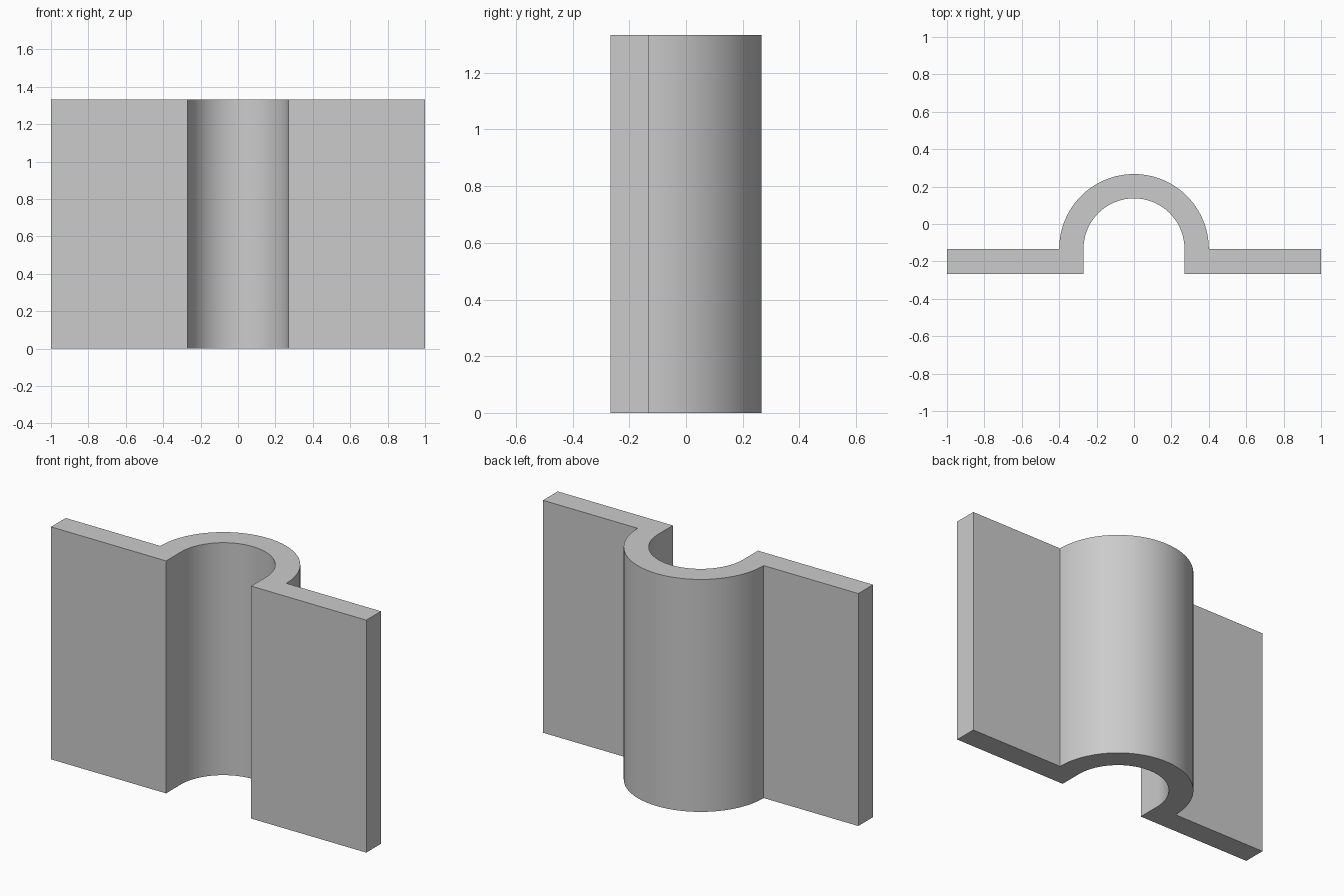
import bpy, bmesh, math

cube = bpy.data.objects.get("Cube")
if cube:
    bpy.data.objects.remove(cube, do_unlink=True)

HALF_WIDTH, HEIGHT = 1.0, 1.333
OUTER_R, INNER_R = 0.4, 0.27
FRONT_Y, ARC_Y = -0.266, -0.133
SEGMENTS = 48

# Plain grey finish
grey = bpy.data.materials.new("plain_grey")
grey.use_nodes = True
colour = (0.6, 0.6, 0.6, 1)
grey.diffuse_color = colour
grey.node_tree.nodes["Principled BSDF"].inputs["Base Color"].default_value = colour


def arc(radius):
    """Half circle from the left side over the back to the right side."""
    angles = [math.pi * i / SEGMENTS for i in range(SEGMENTS + 1)]
    return [(radius * math.cos(a), ARC_Y + radius * math.sin(a)) for a in angles]


# Saddle outline: flange, outer arch, flange, then back along the inner arch
outline = [(HALF_WIDTH, FRONT_Y), (HALF_WIDTH, ARC_Y)]
outline += arc(OUTER_R)
outline += [(-HALF_WIDTH, ARC_Y), (-HALF_WIDTH, FRONT_Y), (-INNER_R, FRONT_Y)]
outline += arc(INNER_R)[::-1]
outline += [(INNER_R, FRONT_Y)]

# Extrude the outline upward
bm = bmesh.new()
base = bm.faces.new([bm.verts.new((x, y, 0)) for x, y in outline])
top = bmesh.ops.extrude_face_region(bm, geom=[base], use_keep_orig=True)
verts = [v for v in top["geom"] if isinstance(v, bmesh.types.BMVert)]
bmesh.ops.translate(bm, verts=verts, vec=(0, 0, HEIGHT))
bmesh.ops.recalc_face_normals(bm, faces=bm.faces)
mesh = bpy.data.meshes.new("saddle_bracket")
bm.to_mesh(mesh)
bm.free()
mesh.materials.append(grey)

bracket = bpy.data.objects.new("saddle_bracket", mesh)
bpy.context.collection.objects.link(bracket)
bpy.context.view_layer.objects.active = bracket
bracket.select_set(True)
bpy.ops.object.shade_smooth_by_angle(angle=math.radians(30))
